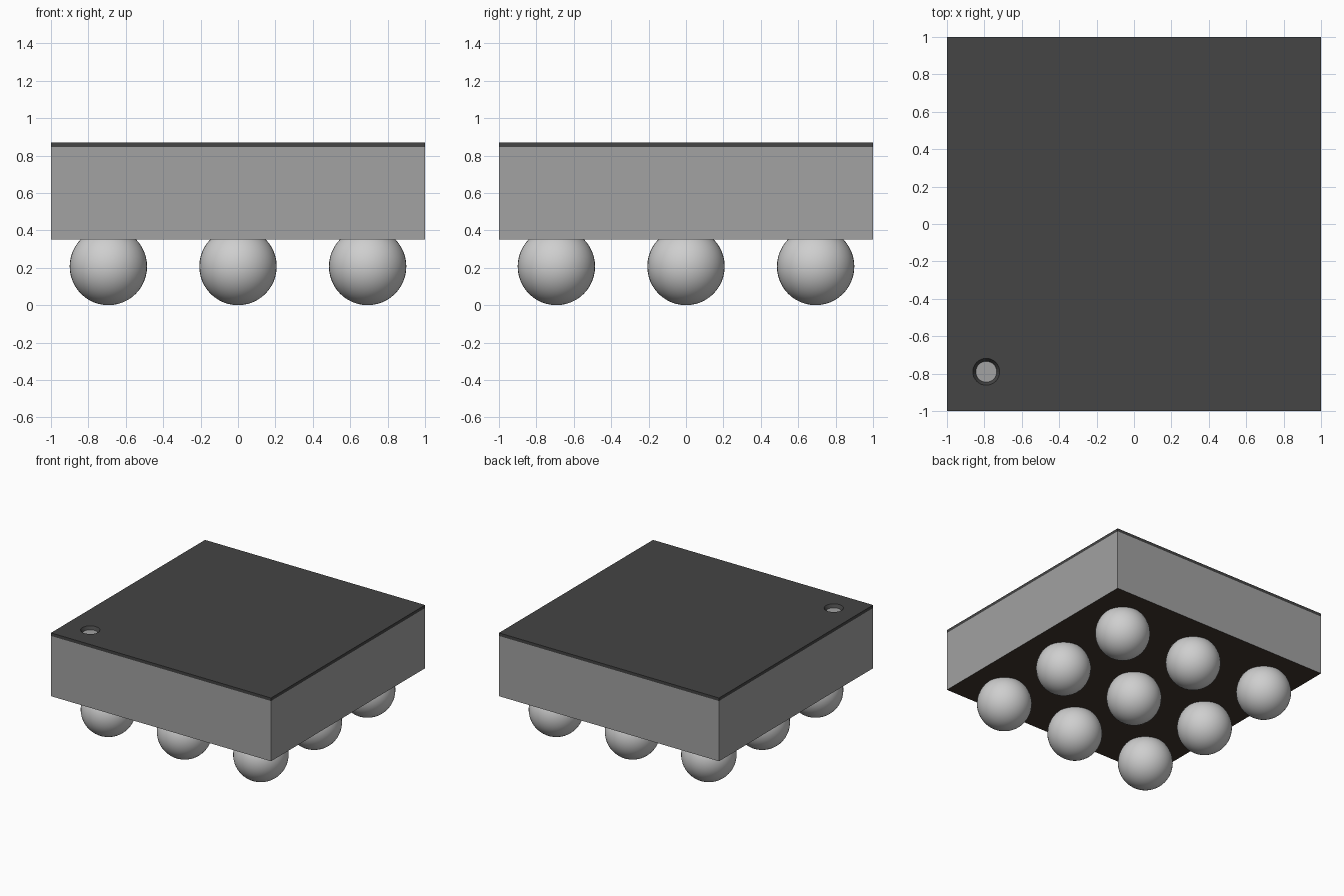
import bpy, bmesh, math

cube = bpy.data.objects.get("Cube")
if cube:
    bpy.data.objects.remove(cube, do_unlink=True)


def material(name, rgb):
    m = bpy.data.materials.new(name)
    m.use_nodes = True
    m.diffuse_color = (*rgb, 1)
    m.node_tree.nodes["Principled BSDF"].inputs["Base Color"].default_value = (*rgb, 1)
    return m


GREY = material("body grey", (0.36, 0.36, 0.36))
DARK = material("lid charcoal", (0.058, 0.058, 0.058))
BROWN = material("underside dark brown", (0.05, 0.036, 0.027))
SOLDER = material("solder silver", (0.62, 0.62, 0.62))

BODY_Z0, BODY_Z1, TOP_Z = 0.35, 0.845, 0.87
BALL_R, PITCH = 0.207, 0.693
MARK_XY, MARK_TOP_R, MARK_FLOOR_R = -0.79, 0.072, 0.056


def make_object(name, bm, *mats):
    bmesh.ops.recalc_face_normals(bm, faces=bm.faces)
    me = bpy.data.meshes.new(name)
    bm.to_mesh(me)
    bm.free()
    for m in mats:
        me.materials.append(m)
    ob = bpy.data.objects.new(name, me)
    bpy.context.collection.objects.link(ob)
    return ob


# Body block, with the underside in its own colour
bm = bmesh.new()
bmesh.ops.create_cube(bm, size=1)
bmesh.ops.scale(bm, vec=(2, 2, BODY_Z1 - BODY_Z0), verts=bm.verts)
bmesh.ops.translate(bm, vec=(0, 0, (BODY_Z0 + BODY_Z1) / 2), verts=bm.verts)
bm.normal_update()
for f in bm.faces:
    f.material_index = 1 if f.normal.z < -0.5 else 0
make_object("package_body", bm, GREY, BROWN)


# Thin lid with a tapered round corner hole that shows the body below
def ring(bm, points, z):
    vs = [bm.verts.new((x, y, z)) for x, y in points]
    return [bm.edges.new((vs[i], vs[(i + 1) % len(vs)])) for i in range(len(vs))]


def circle(r, n=32):
    return [(MARK_XY + r * math.cos(math.tau * i / n),
             MARK_XY + r * math.sin(math.tau * i / n)) for i in range(n)]


SQUARE = [(-1, -1), (1, -1), (1, 1), (-1, 1)]
bm = bmesh.new()
layers = []
for z, r in ((BODY_Z1, MARK_FLOOR_R), (TOP_Z, MARK_TOP_R)):
    layers.append((ring(bm, SQUARE, z), ring(bm, circle(r), z)))
for outer, hole in layers:
    bmesh.ops.triangle_fill(bm, use_beauty=True, edges=outer + hole,
                            normal=(0, 0, 1))
for low, high in zip(*layers):
    bmesh.ops.bridge_loops(bm, edges=low + high)
make_object("lid", bm, DARK)

# Three by three grid of solder balls, sunk slightly into the body
for row in (-1, 0, 1):
    for col in (-1, 0, 1):
        bm = bmesh.new()
        bmesh.ops.create_uvsphere(bm, u_segments=40, v_segments=24, radius=BALL_R)
        for f in bm.faces:
            f.smooth = True
        ball = make_object(f"solder_ball_{row + 2}_{col + 2}", bm, SOLDER)
        ball.location = (col * PITCH, row * PITCH, BALL_R)
